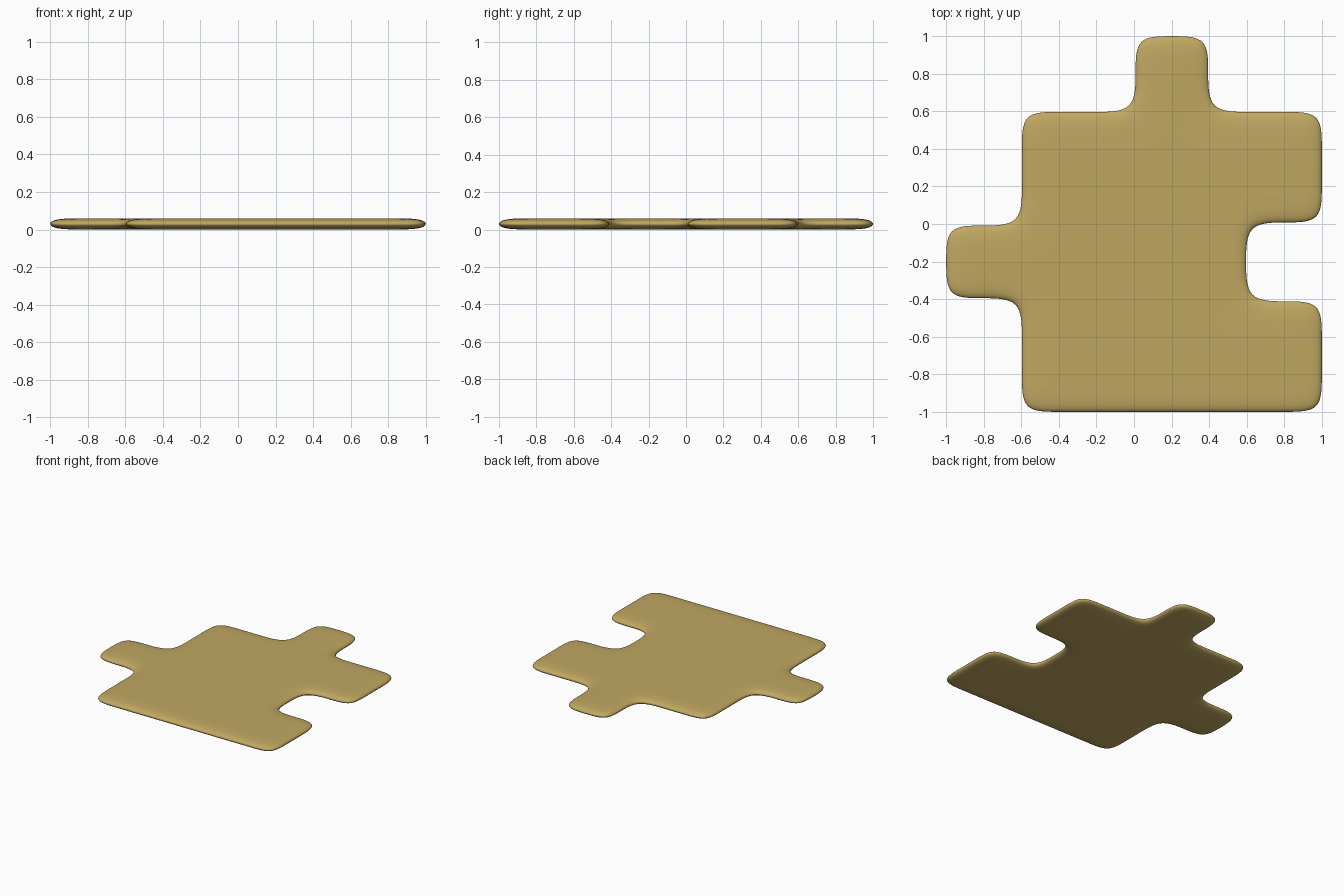
import bpy, bmesh

if "Cube" in bpy.data.objects:
    bpy.data.objects.remove(bpy.data.objects["Cube"])

CELL = 0.2017      # cage cell, slightly oversize because subdivision shrinks the rim
THICK = 0.06

def inside(i, j):
    """Cells of a 10 x 10 grid that belong to the piece."""
    body = i >= 2 and j <= 7
    notch = i >= 8 and 3 <= j <= 4
    top_tab = 5 <= i <= 6 and j >= 8
    left_tab = i <= 1 and 3 <= j <= 4
    return (body and not notch) or top_tab or left_tab

# flat cell layout
bm = bmesh.new()
grid = {}

def vert(i, j):
    if (i, j) not in grid:
        grid[i, j] = bm.verts.new(((i - 5) * CELL, (j - 5) * CELL, 0))
    return grid[i, j]

for i in range(10):
    for j in range(10):
        if inside(i, j):
            bm.faces.new([vert(i, j), vert(i + 1, j), vert(i + 1, j + 1), vert(i, j + 1)])

# thickness
top = bmesh.ops.extrude_face_region(bm, geom=bm.faces[:])["geom"]
bmesh.ops.translate(bm, vec=(0, 0, THICK),
                    verts=[g for g in top if isinstance(g, bmesh.types.BMVert)])
bmesh.ops.recalc_face_normals(bm, faces=bm.faces[:])
for f in bm.faces:
    f.smooth = True

mesh = bpy.data.meshes.new("puzzle_piece")
bm.to_mesh(mesh)
bm.free()
piece = bpy.data.objects.new("puzzle_piece", mesh)
bpy.context.collection.objects.link(piece)

# soft rounded edges
sub = piece.modifiers.new("Subdivision", "SUBSURF")
sub.levels = sub.render_levels = 3

mat = bpy.data.materials.new("tan_card")
mat.diffuse_color = (0.53, 0.39, 0.12, 1)
mat.use_nodes = True
mat.node_tree.nodes["Principled BSDF"].inputs["Base Color"].default_value = mat.diffuse_color
mesh.materials.append(mat)
